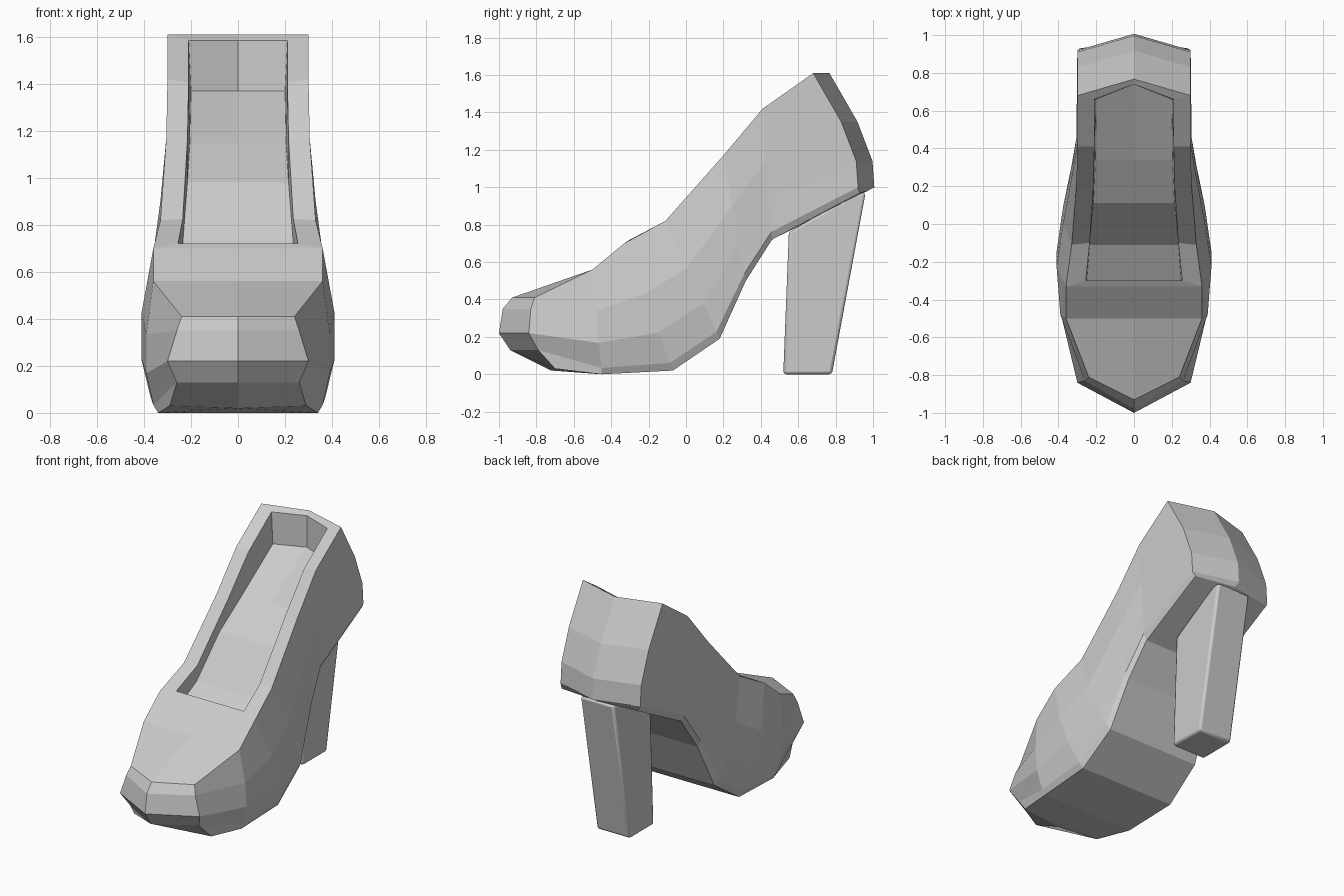
import bpy
import bmesh
import math
from mathutils import Vector

if "Cube" in bpy.data.objects:
    bpy.data.objects.remove(bpy.data.objects["Cube"])

# One plain grey for the whole shoe
grey = bpy.data.materials.new("plain_grey")
grey.use_nodes = True
grey.diffuse_color = (0.6, 0.6, 0.6, 1)
grey.node_tree.nodes["Principled BSDF"].inputs["Base Color"].default_value = (0.6, 0.6, 0.6, 1)


def make_object(name, bm):
    bmesh.ops.remove_doubles(bm, verts=bm.verts, dist=0.0005)
    bmesh.ops.recalc_face_normals(bm, faces=bm.faces)
    mesh = bpy.data.meshes.new(name)
    bm.to_mesh(mesh)
    bm.free()
    mesh.materials.append(grey)
    obj = bpy.data.objects.new(name, mesh)
    bpy.context.collection.objects.link(obj)
    return obj


def add_grid(bm, rows):
    """Skin neighbouring rows of points with quads, on both sides of the shoe."""
    for side in (1, -1):
        verts = [[bm.verts.new((side * p[0], p[1], p[2])) for p in row] for row in rows]
        for a, b in zip(verts, verts[1:]):
            for i in range(len(a) - 1):
                bm.faces.new((a[i], a[i + 1], b[i + 1], b[i]))


def section(top, sole, w_top, w_mid, w_sole):
    """Side wall column from the top edge to the sole, bulging in the middle."""
    steps = (0, 0.4, 0.7, 0.94, 1)
    widths = (w_top, w_mid, w_mid, w_sole + 0.02, w_sole)
    column = []
    for t, w in zip(steps, widths):
        y, z = Vector(top).lerp(Vector(sole), t)
        column.append((w, y, z))
    return column


def centre(p):
    return (0, p[1], p[2])


# Toe columns: centre line and rounded corner
toe_centre = [(0, -0.93, 0.41), (0, -0.98, 0.35), (0, -1.0, 0.22), (0, -0.94, 0.13), (0, -0.72, 0.02)]
toe_corner = [(0.24, -0.81, 0.41), (0.26, -0.83, 0.35), (0.30, -0.84, 0.22), (0.26, -0.79, 0.13), (0.29, -0.70, 0.03)]

# Side columns from the ball of the foot to the ankle
sides = [
    section((-0.50, 0.56), (-0.45, 0.00), 0.36, 0.39, 0.34),
    section((-0.33, 0.70), (-0.07, 0.02), 0.36, 0.41, 0.35),
    section((-0.11, 0.82), (0.18, 0.19), 0.33, 0.375, 0.34),
    section((0.20, 1.17), (0.32, 0.50), 0.305, 0.33, 0.31),
    section((0.41, 1.42), (0.46, 0.72), 0.30, 0.30, 0.285),
]

# Back columns: corner and centre line
back_corner = [(0.30, 0.68, 1.61), (0.30, 0.83, 1.35), (0.30, 0.91, 1.14), (0.30, 0.92, 1.0), (0.285, 0.93, 0.97)]
back_centre = [(0, y + 0.087, z) for x, y, z in back_corner]
back_centre[-1] = (0, 0.97, 0.98)
sides.append(back_corner)

# Opening edge and insole, from front to back
rim = [(0.255, -0.30, 0.72), (0.235, -0.10, 0.825), (0.215, 0.20, 1.165),
       (0.21, 0.41, 1.405), (0.21, 0.66, 1.585), (0, 0.74, 1.585)]
insole = [(0.25, -0.30, 0.60), (0.235, -0.11, 0.72), (0.215, 0.11, 0.98),
          (0.205, 0.34, 1.145), (0.20, 0.66, 1.37), (0, 0.74, 1.37)]

shoe = bmesh.new()

# Outer wall
add_grid(shoe, [toe_centre, toe_corner] + sides + [back_centre])

# Sole underside
soles = [column[-1] for column in sides]
add_grid(shoe, [(toe_centre[-1], toe_corner[-1])]
         + [(centre(p), p) for p in soles[:-1]] + [(back_centre[-1], soles[-1])])

# Toe top, front of the opening and insole
front_edge = [sides[0][0], sides[1][0], rim[0]]
add_grid(shoe, [(toe_centre[0], toe_corner[0])]
         + [(centre(p), p) for p in front_edge + insole[:-2]] + [(insole[-1], insole[-2])])

# Rim and inner wall
tops = [column[0] for column in sides[1:]] + [back_centre[0]]
add_grid(shoe, list(zip(tops, rim, insole)))
make_object("shoe_body", shoe)

# Block heel with softened edges
block = bmesh.new()
profile = [(0.52, 0.0), (0.78, 0.0), (0.96, 0.97), (0.90, 0.965), (0.55, 0.76)]
left = [block.verts.new((0.125, y, z)) for y, z in profile]
face = block.faces.new(left)
extruded = bmesh.ops.extrude_face_region(block, geom=[face], use_keep_orig=True)
moved = [v for v in extruded["geom"] if isinstance(v, bmesh.types.BMVert)]
bmesh.ops.translate(block, verts=moved, vec=(-0.25, 0, 0))
heel = make_object("block_heel", block)
bevel = heel.modifiers.new("soft_edges", "BEVEL")
bevel.width = 0.015
bevel.segments = 2
bpy.ops.object.select_all(action="DESELECT")
heel.select_set(True)
bpy.context.view_layer.objects.active = heel
bpy.ops.object.shade_smooth_by_angle(angle=math.radians(30))
